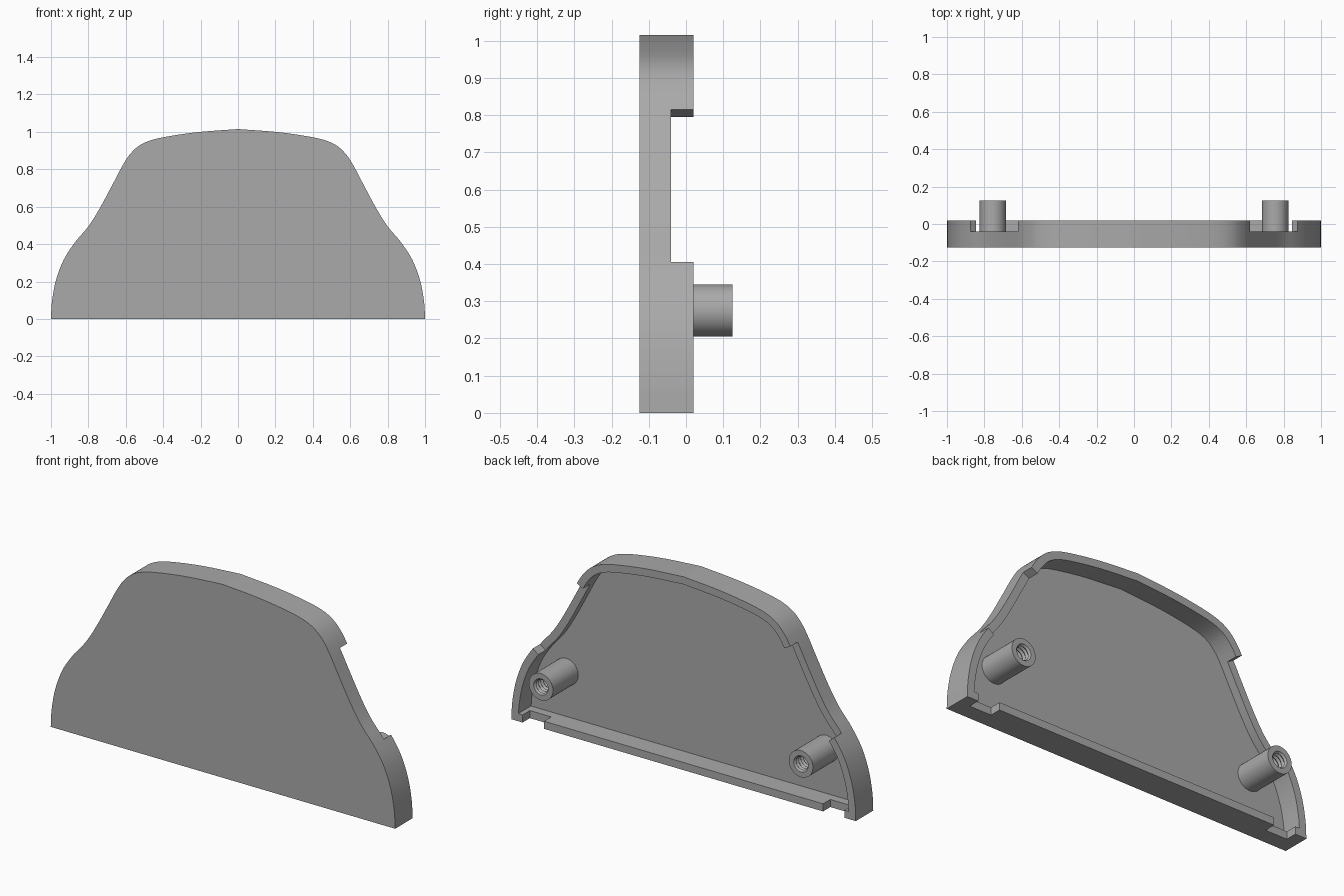
import bpy, bmesh, math
from mathutils import Vector

if "Cube" in bpy.data.objects:
    bpy.data.objects.remove(bpy.data.objects["Cube"])

FRONT, FLOOR, SHELF, RIM, BOSS_END = -0.125, -0.085, -0.04, 0.02, 0.125
WALL = 0.04

grey = bpy.data.materials.new("plain grey")
grey.use_nodes = True
grey.diffuse_color = (0.4, 0.4, 0.4, 1)
grey.node_tree.nodes["Principled BSDF"].inputs["Base Color"].default_value = (0.4, 0.4, 0.4, 1)


def make_object(name, bm):
    bmesh.ops.recalc_face_normals(bm, faces=bm.faces)
    mesh = bpy.data.meshes.new(name)
    bm.to_mesh(mesh)
    bm.free()
    obj = bpy.data.objects.new(name, mesh)
    bpy.context.collection.objects.link(obj)
    mesh.materials.append(grey)
    return obj


def prism(name, outline, y0, y1):
    """Extrude an x-z outline from y0 to y1."""
    bm = bmesh.new()
    face = bm.faces.new([bm.verts.new((p[0], y0, p[1])) for p in outline])
    moved = bmesh.ops.extrude_face_region(bm, geom=[face])["geom"]
    verts = [v for v in moved if isinstance(v, bmesh.types.BMVert)]
    bmesh.ops.translate(bm, verts=verts, vec=(0, y1 - y0, 0))
    return make_object(name, bm)


def mirrored(points):
    """Close a right-hand outline that ends on the centre line."""
    return points + [Vector((-p.x, p.y)) for p in reversed(points[:-1])]


def smooth_path(keys, steps=5):
    """Catmull-Rom curve through the key points."""
    k = [Vector(p) for p in keys]
    k = [2 * k[0] - k[1]] + k + [2 * k[-1] - k[-2]]
    path = []
    for a, b, c, d in zip(k, k[1:], k[2:], k[3:]):
        for i in range(steps):
            t = i / steps
            path.append(0.5 * (2 * b + (c - a) * t + (2 * a - 5 * b + 4 * c - d) * t * t
                               + (3 * b - a - 3 * c + d) * t ** 3))
    return path + [k[-2]]


def offset(path, dist):
    """Move each point outward along the path normal."""
    out = []
    for i, p in enumerate(path):
        t = (path[min(i + 1, len(path) - 1)] - path[max(i - 1, 0)]).normalized()
        out.append(p + dist * Vector((t.y, -t.x)))
    return out


# Bell-shaped half outline, from the bottom corner to the top centre
half = smooth_path([(1, 0), (0.995, 0.09), (0.975, 0.2), (0.935, 0.31), (0.875, 0.405),
                    (0.8, 0.495), (0.74, 0.59), (0.67, 0.72), (0.62, 0.815), (0.58, 0.877),
                    (0.53, 0.925), (0.46, 0.957), (0.35, 0.98), (0.2, 1.0), (0, 1.015)])
inner = [p for p in offset(half, -WALL) if p.y > WALL + 0.005]
inner.insert(0, Vector((inner[0].x + 0.002, WALL)))
inner[-1] = Vector((0, half[-1].y - WALL))

# Tray: solid outline with the back hollowed out
shell = prism("cover_shell", mirrored(half), FRONT, RIM)
cutters = [prism("hollow_cutter", mirrored(inner), FLOOR, 0.2)]

# Side notches, cut square to the wall
notch = [p for p in half if 0.404 < p.y < 0.816]
band = offset(notch, 0.03) + list(reversed(offset(notch, -WALL - 0.02)))
for side in (1, -1):
    cutters.append(prism("side_notch_cutter", [(side * p.x, p.y) for p in band], SHELF, 0.2))
    # Small gaps at both ends of the bottom lip
    gap = [(side * x, z) for x, z in ((0.81, -0.05), (0.935, -0.05),
                                      (0.935, WALL + 0.01), (0.81, WALL + 0.01))]
    cutters.append(prism("bottom_gap_cutter", gap, SHELF, 0.2))

for cutter in cutters:
    mod = shell.modifiers.new(cutter.name, "BOOLEAN")
    mod.operation, mod.solver, mod.object = "DIFFERENCE", "EXACT", cutter
depsgraph = bpy.context.evaluated_depsgraph_get()
result = bpy.data.meshes.new_from_object(shell.evaluated_get(depsgraph))
shell.modifiers.clear()
shell.data = result
for cutter in cutters:
    bpy.data.objects.remove(cutter)


def threaded_boss(name, x, z, sides=40):
    """Lathe a round post with a grooved screw hole."""
    profile = [(0.07, FLOOR - 0.01), (0.07, BOSS_END), (0.042, BOSS_END)]
    pitch, y = 0.02, BOSS_END
    while y - pitch > FLOOR:
        profile += [(0.034, y - pitch * 0.5), (0.042, y - pitch)]
        y -= pitch
    profile += [(0.034, FLOOR), (0, FLOOR)]
    bm = bmesh.new()
    verts = [bm.verts.new((r, y, 0)) for r, y in profile]
    edges = [bm.edges.new(pair) for pair in zip(verts, verts[1:])]
    bmesh.ops.spin(bm, geom=verts + edges, cent=(0, 0, 0), axis=(0, 1, 0),
                   angle=math.tau, steps=sides)
    bmesh.ops.remove_doubles(bm, verts=bm.verts, dist=0.0001)
    obj = make_object(name, bm)
    obj.location = (x, 0, z)
    return obj


bosses = [threaded_boss("left_screw_boss", 0.755, 0.275),
          threaded_boss("right_screw_boss", -0.755, 0.275)]

# Smooth curved walls, keep the rims crisp
bpy.ops.object.select_all(action="DESELECT")
for obj in [shell] + bosses:
    obj.select_set(True)
bpy.context.view_layer.objects.active = shell
bpy.ops.object.shade_smooth_by_angle(angle=math.radians(30))
